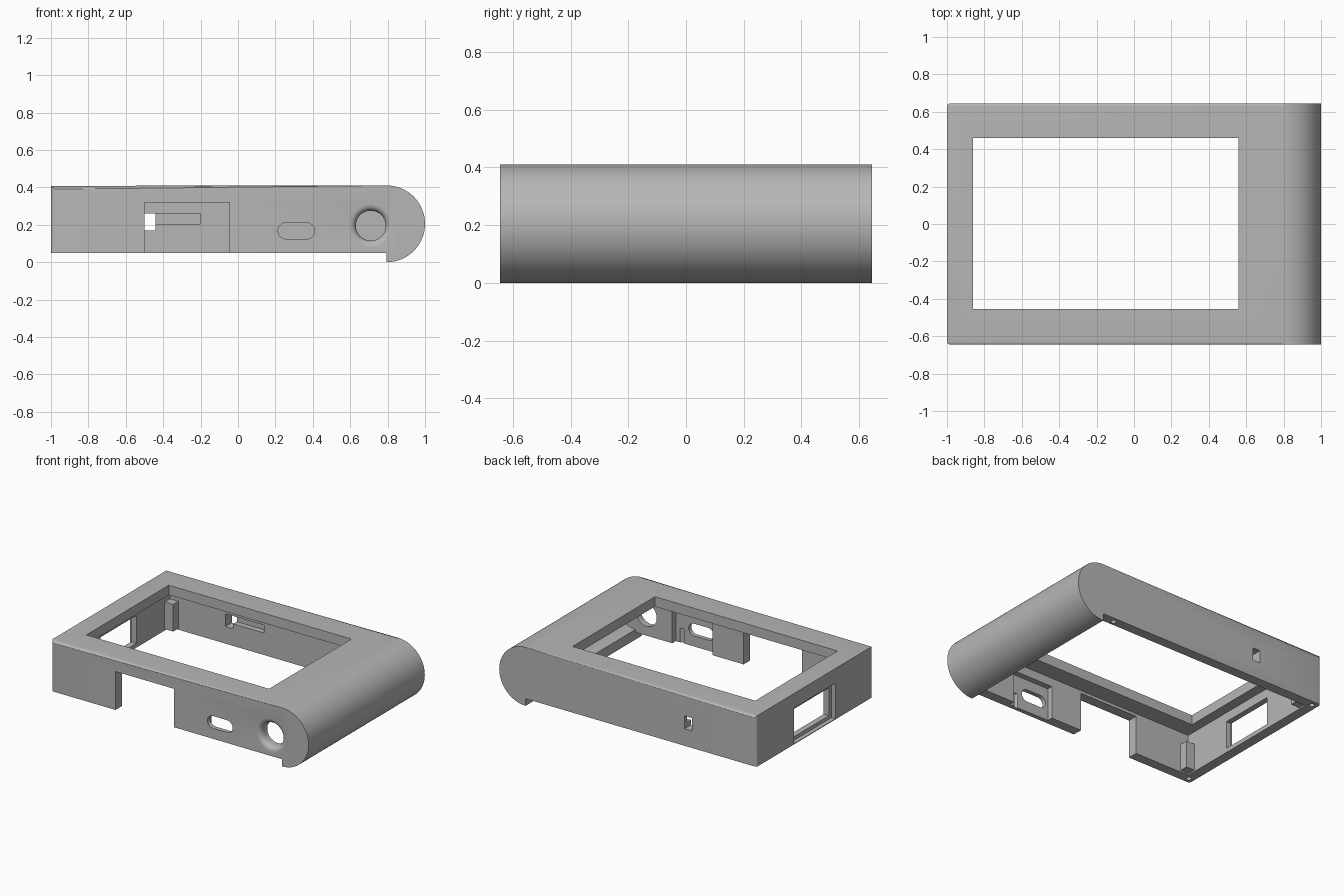
import bpy, bmesh, math
from mathutils import Matrix, Vector

if "Cube" in bpy.data.objects:
    bpy.data.objects.remove(bpy.data.objects["Cube"])

grey = bpy.data.materials.new("light_grey_plastic")
grey.use_nodes = True
grey.diffuse_color = (0.47, 0.47, 0.47, 1)
grey.node_tree.nodes["Principled BSDF"].inputs["Base Color"].default_value = (0.47, 0.47, 0.47, 1)

HALF_Y, WALL, R = 0.645, 0.07, 0.205
INNER_Y = HALF_Y - WALL
BASE = 0.05


def make(name, bm):
    bmesh.ops.recalc_face_normals(bm, faces=bm.faces[:])
    mesh = bpy.data.meshes.new(name)
    bm.to_mesh(mesh)
    bm.free()
    mesh.materials.append(grey)
    obj = bpy.data.objects.new(name, mesh)
    bpy.context.collection.objects.link(obj)
    return obj


def prism(name, points, y0, y1, fillet=0):
    """Extrude an x-z outline along y, optionally rounding its end rims."""
    bm = bmesh.new()
    rings = [[bm.verts.new((x, y, z)) for x, z in points] for y in (y0, y1)]
    caps = [bm.faces.new(ring) for ring in rings]
    n = len(points)
    for i in range(n):
        j = (i + 1) % n
        bm.faces.new((rings[0][i], rings[0][j], rings[1][j], rings[1][i]))
    if fillet:
        rim = [e for f in caps for e in f.edges]
        bmesh.ops.bevel(bm, geom=rim, offset=fillet, segments=4, profile=0.5, affect='EDGES')
    return make(name, bm)


def box(name, x0, x1, y0, y1, z0, z1):
    return prism(name, [(x0, z0), (x1, z0), (x1, z1), (x0, z1)], y0, y1)


def arc(cx, cz, r, start, end, n):
    return [(cx + r * math.cos(math.radians(start + (end - start) * i / n)),
             cz + r * math.sin(math.radians(start + (end - start) * i / n)))
            for i in range(n + 1)]


def lathe(name, rings, origin, axis, n=40):
    """Stack of (radius, distance) rings around an axis."""
    turn = Vector((0, 0, 1)).rotation_difference(Vector(axis)).to_matrix().to_4x4()
    place = Matrix.Translation(origin) @ turn
    bm = bmesh.new()
    loops = [[bm.verts.new(place @ Vector((x, z, h))) for x, z in arc(0, 0, r, 0, 360, n)[:-1]]
             for r, h in rings]
    bm.faces.new(loops[0])
    bm.faces.new(loops[-1])
    for a, b in zip(loops, loops[1:]):
        for i in range(n):
            j = (i + 1) % n
            bm.faces.new((a[i], a[j], b[j], b[i]))
    return make(name, bm)


def cut(obj, cutters):
    for c in cutters:
        c.hide_render = True
        mod = obj.modifiers.new(c.name, 'BOOLEAN')
        mod.operation, mod.solver, mod.object = 'DIFFERENCE', 'EXACT', c
    graph = bpy.context.evaluated_depsgraph_get()
    mesh = bpy.data.meshes.new_from_object(obj.evaluated_get(graph))
    obj.modifiers.clear()
    obj.data = mesh
    for c in cutters:
        bpy.data.objects.remove(c)


# Outer shell: slab with a half-round grip on one side
outline = [(-1, 0), (-1, 2 * R - 0.002)] + arc(0.795, R, R, 90, -90, 40)
shell = prism("case_shell", outline, -HALF_Y, HALF_Y, 0.018)
shell.scale.x = 1

cutters = [
    # underside step that leaves the grip lip hanging below
    box("step_cutter", -1.2, 0.795, -1, 1, -0.2, BASE),
]
cut(shell, cutters)

# Hollow interior following the grip
cavity = [(-1 + WALL, -0.1), (-1 + WALL, 0.34)] + arc(0.795, R, 0.135, 90, -90, 32) + [(0.795, -0.1)]
cutters = [
    prism("cavity_cutter", cavity, -INNER_Y, INNER_Y),
    box("screen_cutter", -0.86, 0.56, -0.455, 0.46, 0.2, 0.6),
    # front wall notch, port slot and the thinned pocket behind the slot
    box("notch_cutter", -0.5, -0.045, -0.8, -0.5, -0.1, 0.32),
    box("pocket_cutter", 0.195, 0.51, -HALF_Y + 0.03, -0.5, -0.1, 0.28),
    prism("port_cutter", arc(0.367, 0.167, 0.043, -90, 90, 12)
          + arc(0.257, 0.167, 0.043, 90, 270, 12), -0.8, -0.5),
    # back wall switch opening and its inner channel
    box("switch_cutter", -0.5, -0.44, 0.5, 0.8, 0.17, 0.26),
    box("channel_cutter", -0.5, -0.2, 0.5, HALF_Y - 0.03, 0.205, 0.26),
    # side wall window with a shallow outer recess
    box("recess_cutter", -1.1, -0.97, -0.23, 0.23, 0.055, 0.305),
    box("window_cutter", -1.1, -0.9, -0.2, 0.2, 0.08, 0.275),
]

# Flared round socket in the front wall
flare = [(0.08 + 0.035 * (1 - math.cos(t)), 0.035 * math.sin(t))
         for t in [math.pi / 2 * i / 6 for i in range(7)]]
cutters.append(lathe("socket_cutter", [(0.08, -0.1)] + flare + [(0.115, 0.1)],
                     (0.71, -HALF_Y + 0.035, 0.195), (0, -1, 0)))

# Screw holes in the bottom rim
for i, (x, y) in enumerate([(-0.96, 0.605), (-0.96, -0.605), (0.46, -0.608), (0.68, 0.608)]):
    cutters.append(lathe(f"screw_cutter_{i}", [(0.017, -0.1), (0.017, 0.1)], (x, y, BASE), (0, 0, 1), 16))
cut(shell, cutters)

# Support posts in the two inner corners by the side window
posts = [box(f"corner_post_{name}", -0.94, -0.865, min(s * 0.585, s * 0.515), max(s * 0.585, s * 0.515), 0.06, 0.25)
         for name, s in (("front", -1), ("back", 1))]

bpy.ops.object.select_all(action='DESELECT')
for obj in [shell] + posts:
    obj.select_set(True)
bpy.context.view_layer.objects.active = shell
bpy.ops.object.shade_smooth_by_angle(angle=math.radians(30))
